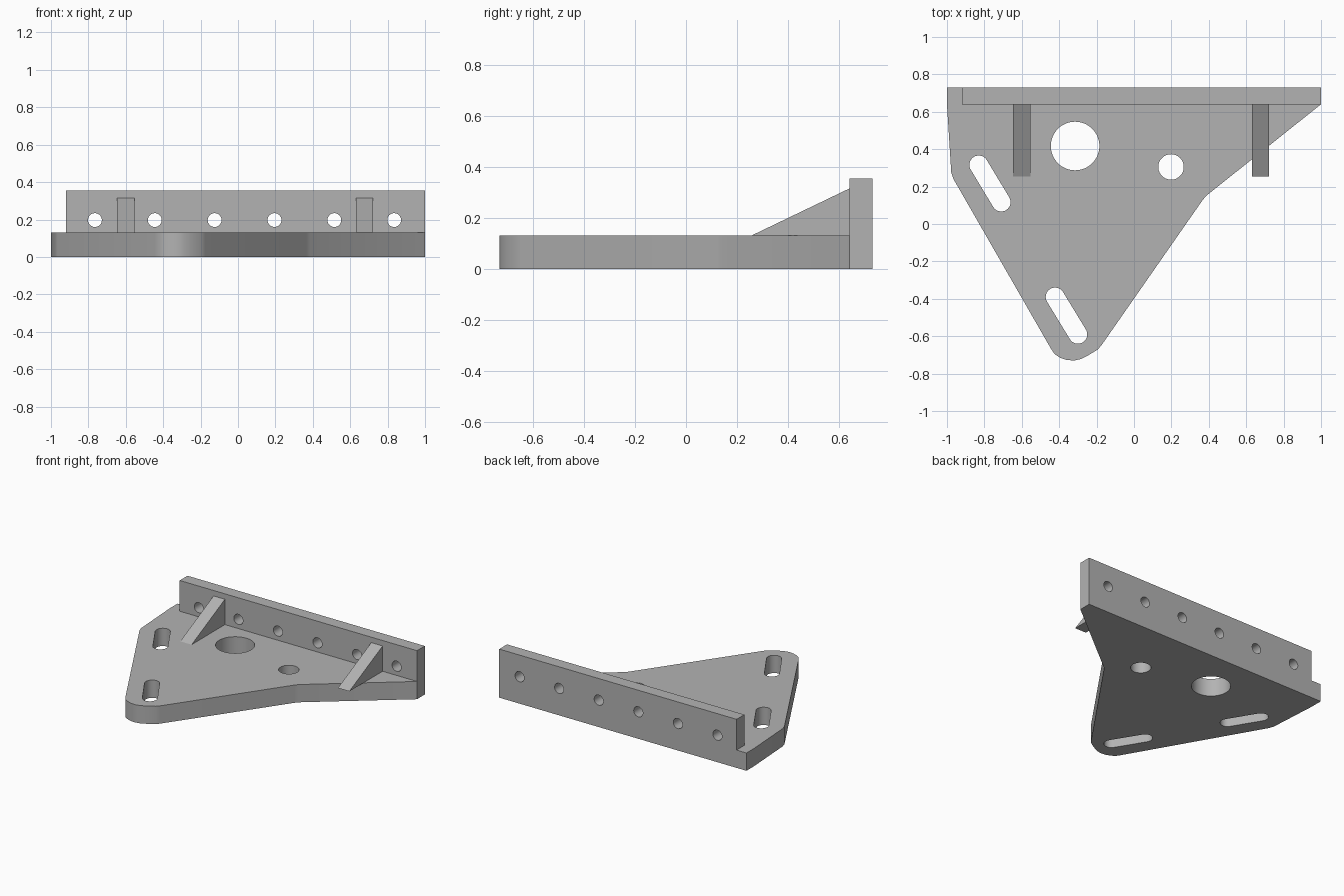
import bpy, bmesh, math
from mathutils import Vector, Matrix

cube = bpy.data.objects.get("Cube")
if cube:
    bpy.data.objects.remove(cube, do_unlink=True)

grey = bpy.data.materials.new("plain grey")
grey.use_nodes = True
GREY = (0.45, 0.45, 0.45, 1)
grey.diffuse_color = GREY
grey.node_tree.nodes["Principled BSDF"].inputs["Base Color"].default_value = GREY


def prism(name, points, offset):
    """Extrude a closed polygon of 3D points along an offset."""
    bm = bmesh.new()
    face = bm.faces.new([bm.verts.new(p) for p in points])
    ext = bmesh.ops.extrude_face_region(bm, geom=[face])
    verts = [v for v in ext["geom"] if isinstance(v, bmesh.types.BMVert)]
    bmesh.ops.translate(bm, verts=verts, vec=offset)
    bmesh.ops.recalc_face_normals(bm, faces=bm.faces)
    mesh = bpy.data.meshes.new(name)
    bm.to_mesh(mesh)
    bm.free()
    mesh.materials.append(grey)
    obj = bpy.data.objects.new(name, mesh)
    bpy.context.collection.objects.link(obj)
    return obj


def box(name, lo, hi):
    (x0, y0, z0), (x1, y1, z1) = lo, hi
    return prism(name, [(x0, y0, z0), (x1, y0, z0), (x1, y1, z0), (x0, y1, z0)],
                 (0, 0, z1 - z0))


def slot(a, b, r, n=24):
    """Outline of a slot between two centres; a circle when they coincide."""
    a, b = Vector(a), Vector(b)
    d = b - a
    start = math.atan2(d.y, d.x) + math.pi / 2
    if d.length < 1e-6:
        return [a + r * Vector((math.cos(t), math.sin(t)))
                for t in (math.tau * i / (2 * n) for i in range(2 * n))]
    out = []
    for centre, s in ((a, start), (b, start + math.pi)):
        for i in range(n + 1):
            t = s + math.pi * i / n
            out.append(centre + r * Vector((math.cos(t), math.sin(t))))
    return out


def cut(target, cutters):
    """Subtract the cutters, bake the result and remove them."""
    for c in cutters:
        mod = target.modifiers.new("hole", "BOOLEAN")
        mod.operation, mod.solver, mod.object = "DIFFERENCE", "EXACT", c
        c.hide_render = True
    dg = bpy.context.evaluated_depsgraph_get()
    mesh = bpy.data.meshes.new_from_object(target.evaluated_get(dg))
    target.modifiers.clear()
    target.data = mesh
    for c in cutters:
        bpy.data.objects.remove(c, do_unlink=True)


def smooth(obj):
    bpy.ops.object.select_all(action="DESELECT")
    obj.select_set(True)
    bpy.context.view_layer.objects.active = obj
    bpy.ops.object.shade_smooth_by_angle(angle=math.radians(30))


THICK, TOP, BACK, FACE = 0.13, 0.355, 0.73, 0.64

# Base plate with a rounded front tip
outline = [(-1, BACK), (-1, FACE), (-0.977, 0.275), (-0.965, 0.24),
           (-0.445, -0.665), (-0.425, -0.695), (-0.395, -0.715),
           (-0.36, -0.727), (-0.32, -0.73), (-0.285, -0.722), (-0.25, -0.705),
           (-0.195, -0.672), (-0.175, -0.65), (0.365, 0.125), (0.385, 0.15),
           (1, FACE), (1, BACK)]
plate = prism("base_plate", [(x, y, 0) for x, y in outline], (0, 0, THICK))

# Slots and round holes through the plate
holes = [((-0.83, 0.316), (-0.71, 0.117), 0.05),
         ((-0.422, -0.39), (-0.30, -0.59), 0.05),
         ((-0.315, 0.417), (-0.315, 0.417), 0.13),
         ((0.198, 0.305), (0.198, 0.305), 0.068)]
cut(plate, [prism("plate_cutter", [(p.x, p.y, -0.1) for p in slot(*h)], (0, 0, 0.4))
            for h in holes])
smooth(plate)

# Upright back flange with a row of bolt holes
flange = box("back_flange", (-0.92, FACE, THICK), (1, BACK, TOP))
cut(flange, [prism("bolt_cutter",
                   [(p.x, 0.5, p.y) for p in slot((x, 0.197), (x, 0.197), 0.037, 16)],
                   (0, 0.4, 0))
             for x in (-0.765 + 0.32 * i for i in range(6))])
smooth(flange)

# Triangular gussets bracing the flange
for side, x in (("right", -0.646), ("left", 0.63)):
    prism(side + "_gusset",
          [(x, 0.255, THICK), (x, FACE, THICK), (x, FACE, 0.315)], (0.092, 0, 0))
